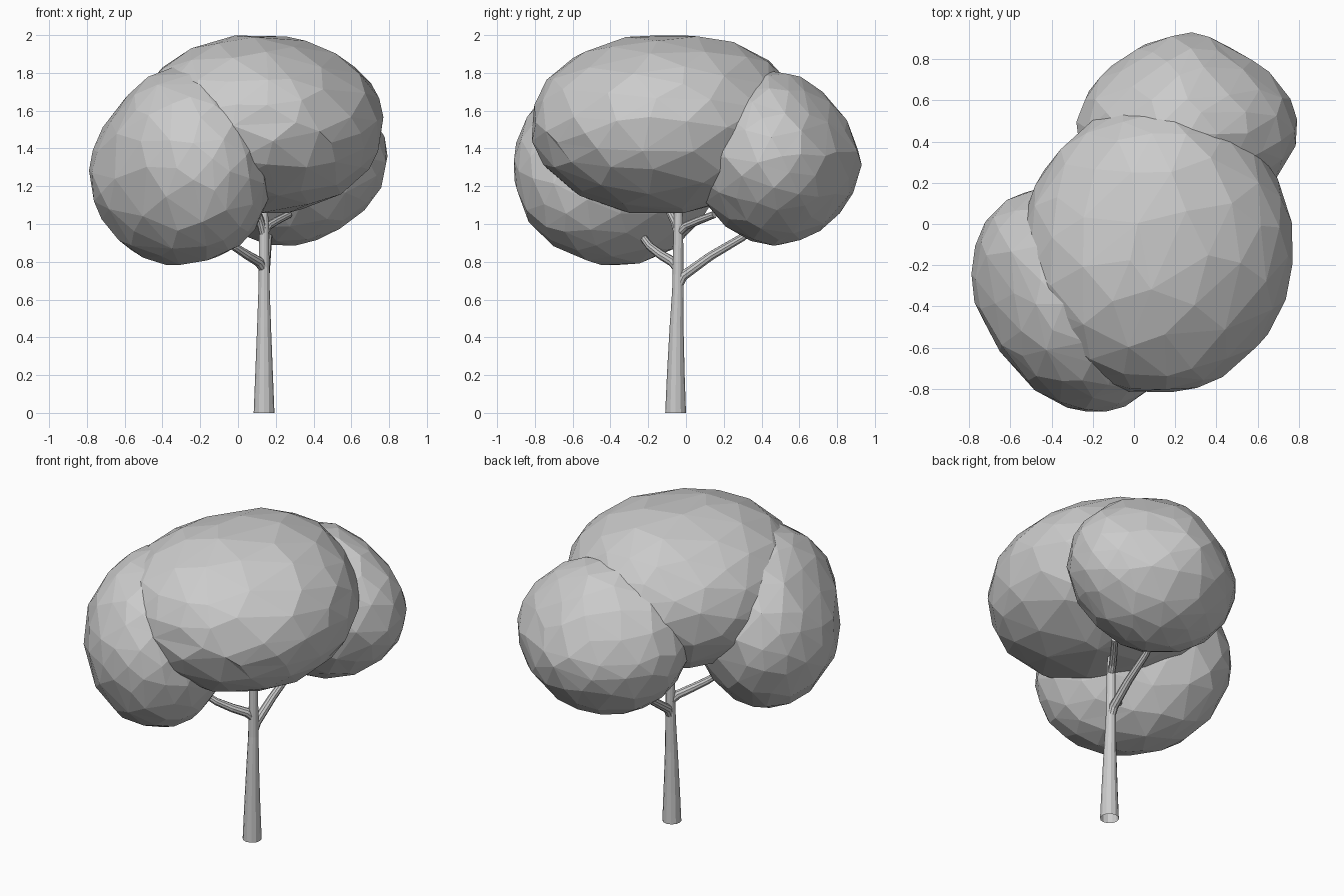
import bpy, bmesh, math, random
from mathutils import Vector, Matrix, noise

if "Cube" in bpy.data.objects:
    bpy.data.objects.remove(bpy.data.objects["Cube"])

random.seed(4)

grey = bpy.data.materials.new("light grey")
grey.diffuse_color = (0.6, 0.6, 0.6, 1)
grey.use_nodes = True
grey.node_tree.nodes["Principled BSDF"].inputs["Base Color"].default_value = grey.diffuse_color


def finish(name, bm):
    me = bpy.data.meshes.new(name)
    bm.to_mesh(me)
    bm.free()
    me.materials.append(grey)
    ob = bpy.data.objects.new(name, me)
    bpy.context.collection.objects.link(ob)
    return ob


def leaf_clump(name, centre, radii, turn=0.0, power=2.0, bumps=()):
    """Faceted ellipsoid with broad bulges and dents (direction, amount)."""
    bm = bmesh.new()
    bmesh.ops.create_icosphere(bm, subdivisions=4, radius=1)
    rot = Matrix.Rotation(turn, 3, 'Z')
    for v in bm.verts:
        n = v.co.normalized()
        k = sum(abs(c) ** power for c in n) ** (-1 / power)
        k *= 1.005 + 0.01 * noise.noise(n * 3 + Vector(centre) * 5)
        k += random.uniform(-0.005, 0.005)
        p = rot @ Vector([n[i] * k * radii[i] for i in range(3)])
        d = p.normalized()
        for way, amount in bumps:
            p += d * amount * math.exp(-6 * (1 - d.dot(Vector(way).normalized())))
        p += Vector(centre)
        p.z = min(p.z, 2.0)
        v.co = p
    ob = finish(name, bm)
    # irregular low-poly facets
    dec = ob.modifiers.new("facets", 'DECIMATE')
    dec.ratio = 0.2
    return ob


def limb(name, points, radii, sides=12, cap_start=True):
    """Tapered tube through the given points."""
    bm = bmesh.new()
    pts = [Vector(p) for p in points]
    rings = []
    for i, p in enumerate(pts):
        d = pts[min(i + 1, len(pts) - 1)] - pts[max(i - 1, 0)]
        if i == 0 and not cap_start:
            d = Vector((0, 0, 1))
        q = Vector((0, 0, 1)).rotation_difference(d.normalized())
        ring = []
        for s in range(sides):
            a = 2 * math.pi * s / sides
            ring.append(bm.verts.new(
                p + q @ Vector((math.cos(a), math.sin(a), 0)) * radii[i]))
        rings.append(ring)
    for a, b in zip(rings, rings[1:]):
        for s in range(sides):
            t = (s + 1) % sides
            bm.faces.new((a[s], a[t], b[t], b[s]))
    bm.faces.new(rings[-1])
    if cap_start:
        bm.faces.new(rings[0][::-1])
    return finish(name, bm)


# Foliage: large top clump, front left clump, back right clump
leaf_clump("top_foliage", (0.11, -0.13, 1.53), (0.66, 0.69, 0.475), 0, 2.05,
           [((0.6, -0.6, 0.6), -0.03), ((-0.6, 0.6, 0.6), -0.03),
            ((0, 0.85, 0.45), 0.05)])
leaf_clump("front_left_foliage", (-0.315, -0.37, 1.315), (0.57, 0.43, 0.515),
           math.atan2(-0.87, 0.5), 1.97,
           [((0.6, -0.4, -0.55), 0.05), ((-0.75, 0.1, 0.6), -0.05),
            ((-0.7, -0.7, 0), -0.02), ((-0.3, 0.3, -0.9), 0.02),
            ((-0.8, 0.1, -0.1), 0.015)])
leaf_clump("back_foliage", (0.25, 0.475, 1.35), (0.53, 0.44, 0.46), 0, 1.9,
           [((0.5, 0.6, 0.55), -0.04), ((-0.6, 0.65, 0.4), -0.045),
            ((0.7, 0.7, -0.2), -0.015), ((1, 0, 0), 0.015),
            ((0.1, 1, -0.1), 0.02)])

# Trunk, open at the bottom
limb("trunk",
     [(0.138, -0.055, 0), (0.138, -0.054, 0.2), (0.138, -0.05, 0.45),
      (0.138, -0.043, 0.65), (0.138, -0.042, 0.8), (0.138, -0.04, 0.98),
      (0.135, -0.04, 1.15)],
     [0.055, 0.047, 0.037, 0.030, 0.028, 0.025, 0.02], cap_start=False)

# Branches running into the clumps
limb("back_branch",
     [(0.138, -0.045, 0.66), (0.14, -0.015, 0.725), (0.15, 0.13, 0.83),
      (0.16, 0.3, 0.93), (0.2, 0.45, 1.05)],
     [0.024, 0.027, 0.024, 0.021, 0.017], 10)
limb("front_left_branch",
     [(0.138, -0.04, 0.76), (0.11, -0.07, 0.80), (0.05, -0.13, 0.835),
      (-0.02, -0.19, 0.88), (-0.12, -0.25, 0.96)],
     [0.024, 0.027, 0.025, 0.022, 0.018], 10)
limb("right_branch",
     [(0.138, -0.04, 0.95), (0.16, 0.0, 0.99), (0.21, 0.07, 1.02),
      (0.27, 0.15, 1.05)],
     [0.02, 0.022, 0.021, 0.019], 10)
limb("upper_branch",
     [(0.138, -0.04, 0.93), (0.12, -0.06, 1.01), (0.10, -0.09, 1.07),
      (0.09, -0.11, 1.14)],
     [0.02, 0.022, 0.02, 0.017], 10)
